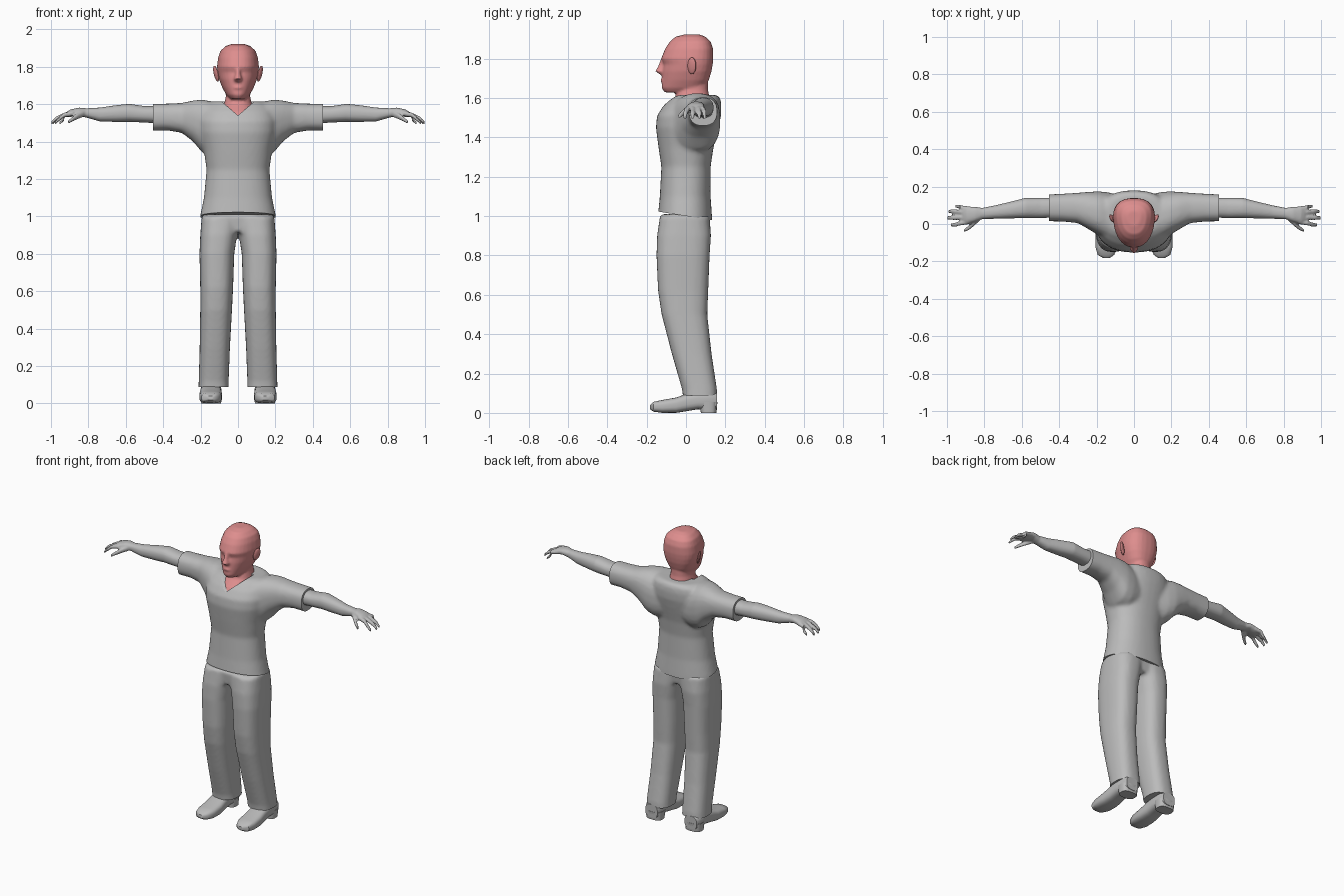
import bpy, bmesh, math
from mathutils import Vector

if "Cube" in bpy.data.objects:
    bpy.data.objects.remove(bpy.data.objects["Cube"], do_unlink=True)


def material(name, color):
    mat = bpy.data.materials.new(name)
    mat.use_nodes = True
    mat.diffuse_color = (*color, 1)
    mat.node_tree.nodes["Principled BSDF"].inputs["Base Color"].default_value = (*color, 1)
    return mat


GREY = material("plain grey", (0.5, 0.5, 0.5))
SKIN = material("rosy skin", (0.73, 0.27, 0.27))


def loft(bm, axis, rows, power=2.3, sides=24, taper=0.0, tilt=0.0, mirror=False):
    """Closed loft; each row is (position, low a, high a, low b, high b) on the other two axes."""
    for sign in ((1, -1) if mirror else (1,)):
        rings = []
        for pos, a0, a1, b0, b1 in rows:
            ring = []
            for i in range(sides):
                t = math.tau * (i + 0.5) / sides
                c, s = math.cos(t), math.sin(t)
                u = math.copysign(abs(c) ** (2 / power), c)
                v = math.copysign(abs(s) ** (2 / power), s)
                u *= 1 + taper * v
                co = [(a0 + a1) / 2 + u * (a1 - a0) / 2, (b0 + b1) / 2 + v * (b1 - b0) / 2]
                co.insert(axis, pos + tilt * v)
                co[0] *= sign
                ring.append(bm.verts.new(co))
            rings.append(ring)
        for low, high in zip(rings, rings[1:]):
            for i in range(sides):
                j = (i + 1) % sides
                bm.faces.new((low[i], low[j], high[j], high[i]))
        bm.faces.new(rings[0])
        bm.faces.new(rings[-1])


def activate(obj):
    bpy.ops.object.select_all(action="DESELECT")
    obj.select_set(True)
    bpy.context.view_layer.objects.active = obj


def finish(bm, name, mat, voxel=0, smooth=3, angle=40):
    """Turn the parts into one object, fused into a single skin when a voxel size is given."""
    bmesh.ops.recalc_face_normals(bm, faces=bm.faces)
    mesh = bpy.data.meshes.new(name)
    bm.to_mesh(mesh)
    bm.free()
    mesh.materials.append(mat)
    obj = bpy.data.objects.new(name, mesh)
    bpy.context.collection.objects.link(obj)
    activate(obj)
    if voxel:
        fuse = obj.modifiers.new("fuse", "REMESH")
        fuse.mode, fuse.voxel_size = "VOXEL", voxel
        relax = obj.modifiers.new("relax", "SMOOTH")
        relax.factor, relax.iterations = 0.5, smooth
        for mod in ("fuse", "relax"):
            bpy.ops.object.modifier_apply(modifier=mod)
    bpy.ops.object.shade_smooth_by_angle(angle=math.radians(angle))
    return obj


def trim(obj, point, normal):
    """Cut off everything beyond a plane and close the cut, leaving a crisp hem."""
    bm = bmesh.new()
    bm.from_mesh(obj.data)
    cut = bmesh.ops.bisect_plane(bm, geom=bm.verts[:] + bm.edges[:] + bm.faces[:],
                                 plane_co=Vector(point), plane_no=Vector(normal), clear_outer=True)
    edges = [e for e in cut["geom_cut"] if isinstance(e, bmesh.types.BMEdge)]
    bmesh.ops.edgeloop_fill(bm, edges=edges)
    bmesh.ops.recalc_face_normals(bm, faces=bm.faces)
    bm.to_mesh(obj.data)
    bm.free()
    activate(obj)
    bpy.ops.object.shade_smooth_by_angle(angle=math.radians(40))


# Shirt: torso and sleeves fused, then hems trimmed
bm = bmesh.new()
torso = [(0.93, 0.21, -0.145, 0.135), (1.0, 0.203, -0.143, 0.132), (1.1, 0.182, -0.133, 0.125),
         (1.25, 0.168, -0.125, 0.125), (1.35, 0.182, -0.14, 0.14), (1.45, 0.205, -0.153, 0.165),
         (1.51, 0.21, -0.147, 0.178), (1.56, 0.2, -0.115, 0.18), (1.595, 0.18, -0.08, 0.175),
         (1.615, 0.14, -0.055, 0.16)]
loft(bm, 2, [(z, -w, w, y0, y1) for z, w, y0, y1 in torso], sides=40)
sleeve = [(0.05, -0.1, 0.15, 1.33, 1.6), (0.14, -0.09, 0.17, 1.32, 1.615),
          (0.19, -0.06, 0.175, 1.34, 1.625), (0.24, -0.03, 0.172, 1.4, 1.62),
          (0.3, 0.005, 0.167, 1.447, 1.607), (0.38, 0.013, 0.162, 1.46, 1.603),
          (0.48, 0.015, 0.157, 1.458, 1.603)]
loft(bm, 0, sleeve, power=2.5, mirror=True)
shirt = finish(bm, "shirt", GREY, voxel=0.011, smooth=5)
trim(shirt, (0, 0, 1.0), (0, -0.16, -1))
for side in (1, -1):
    trim(shirt, (0.455 * side, 0, 0), (side, 0, 0))

# V neckline cut out of the shirt
bm = bmesh.new()
wedge = [bm.verts.new((x, -0.3, z)) for x, z in ((0, 1.54), (0.14, 1.66), (-0.14, 1.66))]
front = bm.faces.new(wedge)
back = bmesh.ops.extrude_face_region(bm, geom=[front])
bmesh.ops.translate(bm, vec=(0, 0.34, 0), verts=[v for v in back["geom"] if isinstance(v, bmesh.types.BMVert)])
cutter = finish(bm, "neckline_cutter", GREY)
cutter.hide_render = True
activate(shirt)
neckline = shirt.modifiers.new("neckline", "BOOLEAN")
neckline.operation, neckline.object, neckline.solver = "DIFFERENCE", cutter, "EXACT"
bpy.ops.object.modifier_apply(modifier="neckline")
bpy.data.objects.remove(cutter, do_unlink=True)

# Trousers: two legs joined at the hips
bm = bmesh.new()
leg = [(0.06, 0.05, 0.212, -0.012, 0.16), (0.12, 0.05, 0.21, -0.02, 0.157), (0.3, 0.043, 0.205, -0.072, 0.13),
       (0.5, 0.032, 0.202, -0.124, 0.108), (0.62, 0.026, 0.202, -0.142, 0.113),
       (0.8, 0.02, 0.206, -0.15, 0.12), (0.9, 0.005, 0.202, -0.147, 0.127), (1.0, -0.02, 0.194, -0.132, 0.12)]
loft(bm, 2, leg, power=2.6, sides=32, mirror=True)
loft(bm, 2, [(0.915, -0.12, 0.12, -0.12, 0.105), (1.01, -0.19, 0.19, -0.128, 0.115)], sides=32)
trousers = finish(bm, "trousers", GREY, voxel=0.011, smooth=4)
trim(trousers, (0, 0, 0.088), (0, 0, -1))

# Shoes: rounded uppers and a separate heel block
bm = bmesh.new()
upper = [(-0.182, 0.13, 0.165, 0.018, 0.04), (-0.165, 0.105, 0.195, 0.006, 0.056),
         (-0.12, 0.088, 0.207, 0, 0.066), (-0.05, 0.084, 0.207, 0, 0.078), (0.0, 0.088, 0.203, 0.008, 0.096),
         (0.06, 0.09, 0.2, 0.018, 0.11), (0.13, 0.088, 0.2, 0.015, 0.11), (0.158, 0.1, 0.188, 0.015, 0.1)]
loft(bm, 1, upper, power=3, mirror=True)
heel = [(0.0, 0.09, 0.198, 0.075, 0.154), (0.055, 0.085, 0.203, 0.07, 0.16)]
loft(bm, 2, heel, power=3, mirror=True)
finish(bm, "shoes", GREY)

# Bare forearms with palms, fingers and thumbs
bm = bmesh.new()
arm = [(0.4, 0.035, 0.14, 1.495, 1.59), (0.5, 0.032, 0.14, 1.502, 1.59), (0.58, 0.032, 0.14, 1.505, 1.602),
       (0.65, 0.03, 0.122, 1.505, 1.595), (0.74, 0.028, 0.1, 1.508, 1.582), (0.81, 0.026, 0.086, 1.528, 1.578),
       (0.85, 0.013, 0.092, 1.538, 1.582), (0.895, 0.002, 0.094, 1.532, 1.572), (0.915, 0.008, 0.086, 1.53, 1.56)]
loft(bm, 0, arm, mirror=True)


def finger(points):
    loft(bm, 0, [(x, y - r, y + r, z - r, z + r) for x, y, z, r in points], power=2, sides=10, mirror=True)


for root, tip, reach in ((0.013, -0.004, 0.98), (0.037, 0.033, 1.0), (0.06, 0.068, 0.993), (0.081, 0.094, 0.955)):
    finger([(0.88, root, 1.552, 0.014), (0.93, (root + tip) / 2, 1.542, 0.013),
            (reach - 0.025, tip, 1.522, 0.012), (reach, tip, 1.498, 0.009)])
finger([(0.825, 0.035, 1.55, 0.018), (0.86, 0.002, 1.535, 0.017), (0.885, -0.022, 1.52, 0.013), (0.91, -0.036, 1.503, 0.009)])
finish(bm, "arms_and_hands", GREY, voxel=0.006, smooth=3)

# Head with neck, upper chest, nose and lips in one skin
bm = bmesh.new()
skull = [(1.628, 0.042, -0.108, 0.05), (1.65, 0.062, -0.124, 0.09), (1.69, 0.083, -0.122, 0.116),
         (1.735, 0.1, -0.12, 0.13), (1.77, 0.107, -0.115, 0.136), (1.8, 0.11, -0.126, 0.139),
         (1.85, 0.104, -0.106, 0.138), (1.885, 0.092, -0.083, 0.126), (1.91, 0.066, -0.055, 0.1),
         (1.922, 0.035, -0.01, 0.07)]
loft(bm, 2, [(z, -w, w, y0, y1) for z, w, y0, y1 in skull], power=2.4, sides=28, taper=0.16)
neck = [(1.46, 0.12, -0.137, 0.1), (1.51, 0.12, -0.133, 0.11), (1.56, 0.1, -0.1, 0.12),
        (1.6, 0.075, -0.058, 0.12), (1.64, 0.065, -0.042, 0.112), (1.72, 0.063, -0.03, 0.112)]
loft(bm, 2, [(z, -w, w, y0, y1) for z, w, y0, y1 in neck])
nose = [(1.716, 0.017, -0.128), (1.735, 0.023, -0.157), (1.76, 0.015, -0.143), (1.8, 0.012, -0.128)]
loft(bm, 2, [(z, -w, w, y, -0.09) for z, w, y in nose], power=2, sides=12)
lips = [(1.676, 0.02, -0.124), (1.688, 0.03, -0.131), (1.7, 0.018, -0.125)]
loft(bm, 2, [(z, -w, w, y, -0.09) for z, w, y in lips], power=2, sides=12)
finish(bm, "head_and_neck", SKIN, voxel=0.007, smooth=3)

# Ears: flat ovals flaring out from the head
bm = bmesh.new()
for side in (1, -1):
    ear = bmesh.ops.create_uvsphere(bm, u_segments=12, v_segments=8, radius=1)["verts"]
    for v in ear:
        x, y, z = v.co
        v.co = (side * (0.117 + 0.01 * x + 0.35 * 0.025 * y + 0.009 * z), 0.03 + 0.022 * y, 1.763 + 0.043 * z)
finish(bm, "ears", SKIN)
